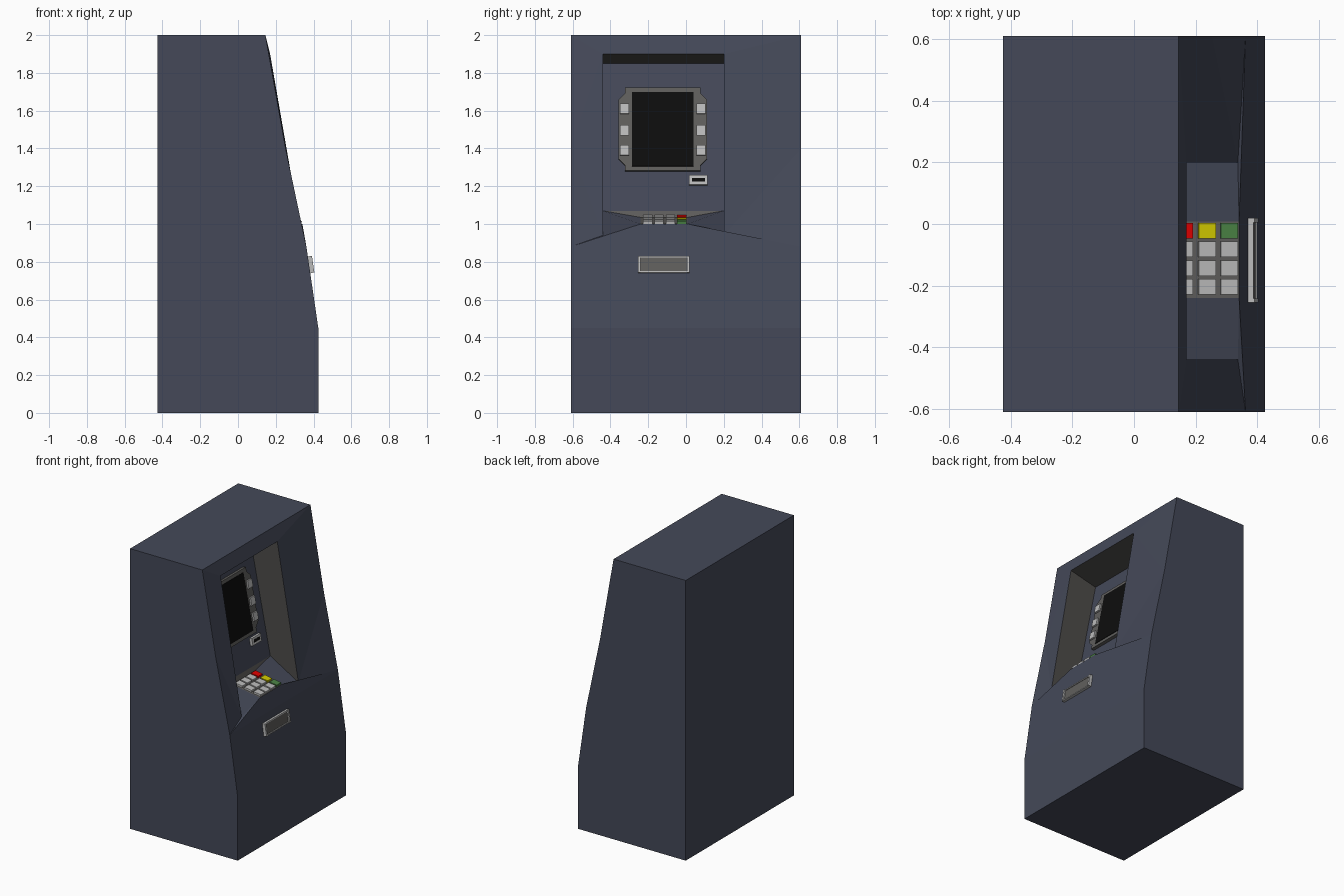
import bpy, bmesh
from mathutils import Vector

if "Cube" in bpy.data.objects:
    bpy.data.objects.remove(bpy.data.objects["Cube"])


def material(name, r, g, b):
    m = bpy.data.materials.new(name)
    m.diffuse_color = (r, g, b, 1)
    m.use_nodes = True
    m.node_tree.nodes["Principled BSDF"].inputs["Base Color"].default_value = m.diffuse_color
    return m


BLUE = material("cabinet_blue", 0.058, 0.066, 0.098)
LINING = material("recess_grey", 0.075, 0.072, 0.068)
PLATE = material("plate_grey", 0.115, 0.112, 0.108)
LIGHT = material("key_grey", 0.5, 0.5, 0.5)
BLACK = material("screen_black", 0.004, 0.004, 0.004)
RED = material("key_red", 0.75, 0.0, 0.0)
YELLOW = material("key_yellow", 0.65, 0.6, 0.0)
GREEN = material("key_green", 0.07, 0.23, 0.06)


def add_object(name, bm, mats):
    bmesh.ops.recalc_face_normals(bm, faces=bm.faces[:])
    me = bpy.data.meshes.new(name)
    bm.to_mesh(me)
    bm.free()
    for m in mats:
        me.materials.append(m)
    ob = bpy.data.objects.new(name, me)
    bpy.context.collection.objects.link(ob)
    return ob


# Profile points (x, z) of the cabinet and of its recess
FRONT = {"A": (0.425, 0), "B": (0.425, 0.45), "C": (0.362, 0.88), "D": (0.252, 1.4),
         "F": (0.145, 2.0), "T": (-0.425, 2.0), "G": (-0.425, 0)}
LIP = {"I": (0.17, 1.9), "L": (0.337, 0.94), "H": (-0.04, 1.85), "J": (0.115, 1.07)}
PAD = {"K": (0.341, 1.0), "M": (0.123, 1.035)}

# Cabinet: one closed shell; lower case = left side (-y), upper case = right side (+y)
bm = bmesh.new()
V = {}
for pts, y0, y1 in ((FRONT, -0.61, 0.61), (LIP, -0.44, 0.2), (PAD, -0.24, 0.008)):
    for k, (x, z) in pts.items():
        V[k.lower()] = bm.verts.new((x, y0, z))
        V[k] = bm.verts.new((x, y1, z))


def faces(words, slot, both=False):
    for w in words.split():
        for s in ([w, w.swapcase()] if both else [w]):
            bm.faces.new([V[c] for c in s]).material_index = slot


faces("aAGg gGTt tTFf fFIi aABb bBCc cCKk", 0)   # outside
faces("abcdftg fid dil dlc clk", 0, True)        # both sides, front flanks
faces("hHJj", 0)                                 # recess back
faces("jmkl", 0, True)                           # tray sides
faces("iIHh", 1)                                 # recess ceiling
faces("ihjl", 1, True)                           # recess walls
faces("jJMm mMKk", 2)                            # keypad bed
add_object("cabinet", bm, [BLUE, LINING, PLATE])


def surface(a, b, axis):
    """Sloped plane through profile points a, b; s is read along x (0) or z (1)."""
    a, b = Vector(a), Vector(b)
    d = (b - a).normalized()
    n = Vector((d.y, -d.x))

    def at(y, s, depth):
        p = a + (b - a) * ((s - a[axis]) / (b[axis] - a[axis])) + n * depth
        return (p.x, y, p.y)
    return at


def prism(name, at, outline, d0, d1, mat):
    bm = bmesh.new()
    lo = [bm.verts.new(at(y, s, d0)) for y, s in outline]
    hi = [bm.verts.new(at(y, s, d1)) for y, s in outline]
    bm.faces.new(lo)
    bm.faces.new(hi)
    for i in range(len(lo)):
        j = (i + 1) % len(lo)
        bm.faces.new((lo[i], lo[j], hi[j], hi[i]))
    return add_object(name, bm, [mat])


def box(name, at, y0, y1, s0, s1, d0, d1, mat):
    return prism(name, at, [(y0, s0), (y1, s0), (y1, s1), (y0, s1)], d0, d1, mat)


# Screen, bezel with ears, and side buttons
panel = surface(LIP["J"], LIP["H"], 1)
yc, zc = -0.123, 1.498
quarter = [(0.2, 0.22), (0.2, 0.19), (0.235, 0.155)]
outline = [(yc + y, zc + z) for y, z in quarter]
outline += [(yc + y, zc - z) for y, z in reversed(quarter)]
outline += [(yc - y, zc - z) for y, z in quarter]
outline += [(yc - y, zc + z) for y, z in reversed(quarter)]
prism("screen_bezel", panel, outline, -0.005, 0.022, PLATE)
box("screen", panel, yc - 0.163, yc + 0.163, zc - 0.197, zc + 0.197, 0.01, 0.025, BLACK)
for side in (-1, 1):
    for z in (1.605, 1.49, 1.385):
        y = yc + side * 0.203
        box("side_button", panel, y - 0.024, y + 0.024, z - 0.027, z + 0.027, 0.01, 0.034, LIGHT)

# Card slot
box("card_slot_frame", panel, 0.015, 0.115, 1.205, 1.255, -0.005, 0.02, LIGHT)
box("card_slot_opening", panel, 0.033, 0.1, 1.221, 1.24, 0.01, 0.022, BLACK)

# Keypad: three rows of four keys, the last column coloured
bed = surface(PAD["K"], PAD["M"], 0)
for x, colour in ((0.308, GREEN), (0.236, YELLOW), (0.162, RED)):
    for i, y in enumerate((-0.203, -0.143, -0.082, -0.022)):
        w = 0.025
        box("key", bed, y - w, y + w, x - 0.028, x + 0.028, -0.003, 0.014,
            colour if i == 3 else LIGHT)

# Cash dispenser: flap inside a light frame
chest = surface(FRONT["B"], FRONT["C"], 1)
box("dispenser_flap", chest, -0.25, 0.012, 0.745, 0.825, -0.005, 0.013, PLATE)
for y in (-0.255, 0.005):
    box("dispenser_end", chest, y, y + 0.014, 0.74, 0.828, -0.005, 0.022, LIGHT)
for z in (0.74, 0.82):
    box("dispenser_rail", chest, -0.241, 0.005, z, z + 0.008, -0.005, 0.018, LIGHT)
